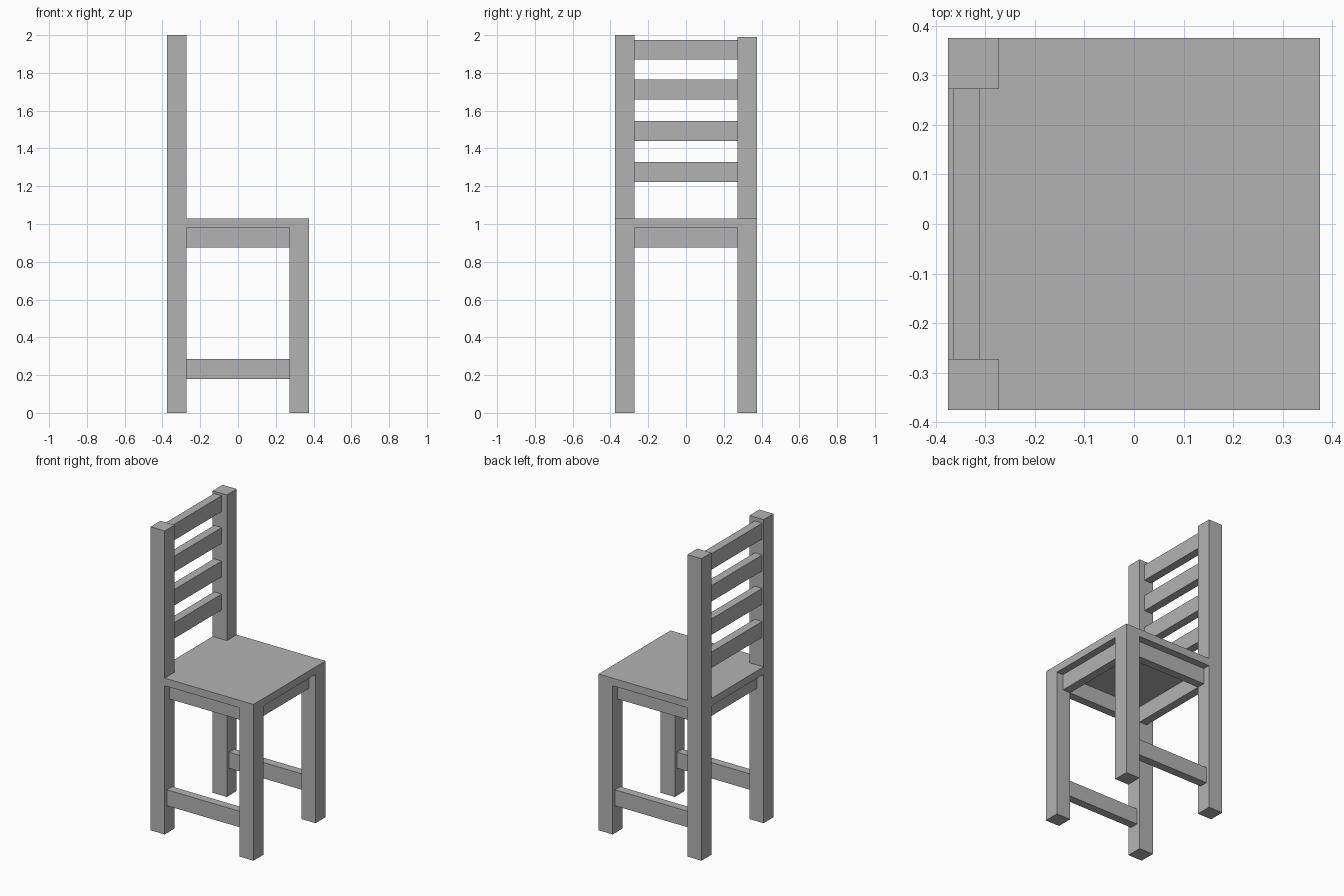
import bpy

old = bpy.data.objects.get("Cube")
if old:
    bpy.data.objects.remove(old, do_unlink=True)

# Single grey finish
GREY = (0.45, 0.45, 0.45, 1.0)
grey = bpy.data.materials.new("plain_grey")
grey.use_nodes = True
grey.diffuse_color = GREY
grey.node_tree.nodes["Principled BSDF"].inputs["Base Color"].default_value = GREY


def box(name, xs, ys, zs):
    """Axis-aligned box given as (low, high) ranges."""
    spans = (xs, ys, zs)
    bpy.ops.mesh.primitive_cube_add(size=1, location=[sum(s) / 2 for s in spans])
    ob = bpy.context.object
    ob.name = name
    ob.scale = [max(s) - min(s) for s in spans]
    bpy.ops.object.transform_apply(location=False, rotation=False, scale=True)
    ob.data.materials.append(grey)
    return ob


HALF = 0.375             # half the footprint
INNER = 0.272            # inner face of the legs
SEAT_LOW, SEAT_TOP = 0.98, 1.03
RAIL = 0.055             # rail thickness
HEIGHT = 0.105           # rail height
gap = (-INNER, INNER)

# Seat board, with the back posts rising through its corners
box("seat", (-HALF, HALF), (-HALF, HALF), (SEAT_LOW, SEAT_TOP))

for side, word, post_top in ((-1, "right", 2.0), (1, "left", 1.99)):
    edge = (side * INNER, side * HALF)
    # Legs and tall back posts
    box(f"{word}_front_leg", (INNER, HALF), edge, (0, SEAT_LOW))
    box(f"{word}_back_post", (-HALF, -INNER), edge, (0, post_top))
    # Low stretcher, centred on the legs
    mid = side * (INNER + HALF) / 2
    box(f"{word}_stretcher", gap, (mid - RAIL / 2, mid + RAIL / 2), (0.18, 0.18 + HEIGHT))
    # Aprons under the seat, flush with the inside of the legs
    apron = (side * INNER, side * (INNER + RAIL))
    apron_z = (SEAT_LOW - HEIGHT, SEAT_LOW)
    box(f"{word}_apron", gap, apron, apron_z)
    box("back_apron" if side < 0 else "front_apron", apron, gap, apron_z)

# Four back slats
for i, low in enumerate((1.222, 1.44, 1.66, 1.87)):
    box(f"back_slat_{i + 1}", (-0.365, -0.365 + RAIL), gap, (low, low + HEIGHT))
